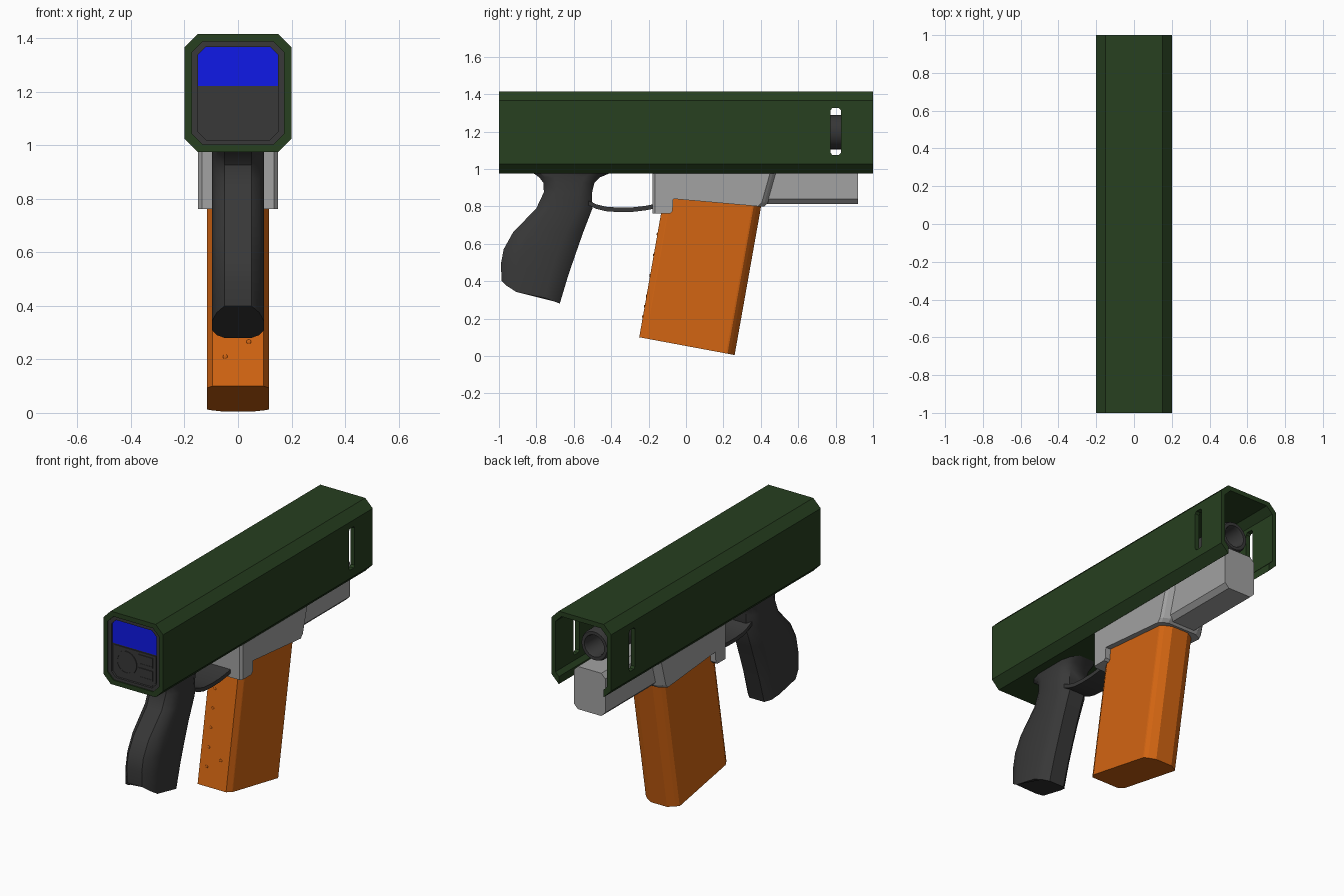
import bpy, bmesh, math
from mathutils import Vector

if "Cube" in bpy.data.objects:
    bpy.data.objects.remove(bpy.data.objects["Cube"])


def material(name, rgb):
    m = bpy.data.materials.new(name)
    m.diffuse_color = (*rgb, 1)
    m.use_nodes = True
    m.node_tree.nodes["Principled BSDF"].inputs["Base Color"].default_value = m.diffuse_color
    return m


GREEN = material("green", (0.02, 0.05, 0.014))
DARK = material("dark", (0.04, 0.04, 0.04))
GREY = material("grey", (0.36, 0.36, 0.36))
ORANGE = material("orange", (0.65, 0.13, 0.006))
BLUE = material("blue", (0.005, 0.01, 0.8))


def loft(name, rings, mat=None, smooth=0):
    """Skin a list of equal-length closed rings and cap both ends."""
    bm = bmesh.new()
    rows = [[bm.verts.new(p) for p in r] for r in rings]
    n = len(rows[0])
    for a, b in zip(rows, rows[1:]):
        for i in range(n):
            bm.faces.new((a[i], a[(i + 1) % n], b[(i + 1) % n], b[i]))
    bm.faces.new(rows[0])
    bm.faces.new(rows[-1][::-1])
    bmesh.ops.recalc_face_normals(bm, faces=bm.faces)
    me = bpy.data.meshes.new(name)
    bm.to_mesh(me)
    bm.free()
    ob = bpy.data.objects.new(name, me)
    bpy.context.collection.objects.link(ob)
    if mat:
        me.materials.append(mat)
    if smooth:
        activate(ob)
        bpy.ops.object.shade_smooth_by_angle(angle=math.radians(smooth))
    return ob


def activate(ob):
    bpy.ops.object.select_all(action='DESELECT')
    ob.select_set(True)
    bpy.context.view_layer.objects.active = ob


def along_y(name, pts, y0, y1, mat=None, smooth=0):
    """Extrude an (x, z) outline along y."""
    return loft(name, [[(x, y, z) for x, z in pts] for y in (y0, y1)], mat, smooth)


def octagon(w, z0, z1, c, c_top=None):
    t = c if c_top is None else c_top
    return [(-w, z0 + c), (-w + c, z0), (w - c, z0), (w, z0 + c),
            (w, z1 - t), (w - t, z1), (-w + t, z1), (-w, z1 - t)]


def rect(x0, x1, z0, z1):
    return [(x0, z0), (x1, z0), (x1, z1), (x0, z1)]


def circle(cx, cz, r, n=32):
    return [(cx + r * math.cos(i * math.tau / n), cz + r * math.sin(i * math.tau / n)) for i in range(n)]


def cut(ob, cutter):
    cutter.hide_render = True
    mod = ob.modifiers.new("cut", 'BOOLEAN')
    mod.operation, mod.solver, mod.object = 'DIFFERENCE', 'EXACT', cutter
    activate(ob)
    bpy.ops.object.modifier_apply(modifier=mod.name)
    bpy.data.objects.remove(cutter)


# Shroud: chamfered tube, open underneath towards the muzzle, slotted sides
shroud = along_y("shroud", octagon(0.2, 0.975, 1.415, 0.05), -1, 1, GREEN)
cut(shroud, along_y("bore_cutter", octagon(0.172, 1.003, 1.387, 0.04), -1.1, 1.1))
cut(shroud, along_y("floor_cutter", rect(-0.149, 0.149, 0.9, 1.02), -0.17, 1.1))
slot = []
for z, s in ((1.075, -1), (1.325, 1)):
    slot += [(0.772 if s * k < 0 else 0.828, z - s * 0.012) if e else
             (0.782 if s * k < 0 else 0.818, z) for k, e in ((-1, 1), (-1, 0), (1, 0), (1, 1))]
slot = [(y, z) for y, z in sorted(slot, key=lambda p: math.atan2(p[1] - 1.2, p[0] - 0.8))]
cut(shroud, loft("slot_cutter", [[(x, y, z) for y, z in slot] for x in (-0.3, 0.3)]))

# Rear control panel with raised frame, screen and buttons
along_y("panel", octagon(0.172, 1.003, 1.387, 0.04), -0.98, -0.94, DARK)
frame = along_y("panel_frame", octagon(0.172, 1.003, 1.387, 0.04), -0.993, -0.975, DARK)
cut(frame, along_y("frame_cutter", octagon(0.15, 1.02, 1.367, 0.03), -1.1, -0.9))
along_y("screen", octagon(0.15, 1.22, 1.367, 0, 0.025)[1:3] + octagon(0.15, 1.22, 1.367, 0, 0.025)[4:],
        -0.985, -0.97, BLUE)
along_y("lower_plate", octagon(0.142, 1.028, 1.212, 0.025, 0.005), -0.985, -0.97, DARK)


def button(name, outer, inner):
    ring = along_y(name + "_rim", outer, -0.99, -0.98, DARK)
    cut(ring, along_y("rim_cutter", inner, -1.1, -0.9))
    loft(name, [[(x, y, z) for x, z in inner] for y in (-0.988, -0.98)], DARK)


button("dial", circle(-0.055, 1.123, 0.07), circle(-0.055, 1.123, 0.058))
for label, z in (("upper", 1.137), ("lower", 1.058)):
    button(label + "_button", rect(0.026, 0.122, z, z + 0.06), rect(0.034, 0.114, z + 0.008, z + 0.052))

# Barrel with recessed bore
loft("barrel", [[(x, y, z) for x, z in circle(0, 1.197, r)] for r, y in
                ((0.092, -0.3), (0.092, 0.86), (0.085, 0.875), (0.066, 0.875), (0.06, 0.86), (0.06, 0.4))],
     DARK, 30)

# Receiver: fore block and magazine well with chamfered ends
along_y("fore_block", octagon(0.105, 0.812, 1.07, 0.027), 0.38, 0.92, GREY)


def well(front, rear):
    return [(rear, 1.04), (rear, 0.762), (-0.085, 0.762), (-0.072, 0.775), (-0.068, 0.84),
            (0.40 + front, 0.80), (0.42 + front, 0.82), (0.465 + front, 0.98), (0.465 + front, 1.04)]


loft("magazine_well", [[(x, y, z) for y, z in well(f, r)] for x, f, r in
                       ((-0.149, -0.015, -0.165), (-0.135, 0, -0.18), (-0.1, 0.018, -0.18),
                        (0.1, 0.018, -0.18), (0.135, 0, -0.18), (0.149, -0.015, -0.165))], GREY)

# Magazine: slanted box with chamfered edges
BOTTOM = Vector((-0.25, 0.10)), Vector((0.26, 0.005))
TOP = Vector((-0.118, 0.85)), Vector((0.405, 0.82))
half = [(0.115, 0.07, 0.91), (0.113, 0.06, 0.925), (0.095, 0.0, 0.955), (0.055, 0.0, 1.0)]
stations = [(-x, a, b) for x, a, b in half] + half[::-1]
loft("magazine", [[(x, *BOTTOM[0].lerp(BOTTOM[1], a)), (x, *BOTTOM[0].lerp(BOTTOM[1], b)),
                   (x, *TOP[0].lerp(TOP[1], b)), (x, *TOP[0].lerp(TOP[1], a))]
                  for x, a, b in stations], ORANGE)

# Small studs up the rear of the magazine
for i, (x, z) in enumerate([(-0.048, 0.21 + 0.11 * k) for k in range(5)] + [(0.04, 0.265)]):
    bpy.ops.mesh.primitive_uv_sphere_add(segments=8, ring_count=6, radius=0.009,
                                         location=(x, -0.25 + (z - 0.1) * 0.176, z))
    bpy.context.object.name = f"magazine_stud_{i + 1}"
    bpy.context.object.scale = (1, 0.4, 1)
    bpy.context.object.data.materials.append(ORANGE)

# Grip: rounded sections between a back-edge and a front-edge point
levels = [(-0.82, 0.98, -0.40, 0.98, 0), (-0.785, 0.955, -0.46, 0.955, 0), (-0.762, 0.925, -0.49, 0.925, 0),
          (-0.76, 0.875, -0.503, 0.87, 0), (-0.80, 0.79, -0.50, 0.79, 0), (-0.925, 0.66, -0.55, 0.66, 0),
          (-0.975, 0.57, -0.592, 0.54, 0), (-0.99, 0.49, -0.63, 0.43, 0), (-0.985, 0.40, -0.675, 0.28, 0.03)]
# (half width, fraction from back to front)
shape = [(0.05, 0), (0.08, 0.09), (0.097, 0.25), (0.098, 0.75), (0.08, 0.91), (0.05, 1)]
outline = shape + [(-x, t) for x, t in reversed(shape)]
loft("grip", [[(x, y0 + (y1 - y0) * t, z0 + (z1 - z0) * t - sag * math.sin(math.pi * min(1, t * 1.3 + 0.05 * (t > 0)) ))
               if t not in (0, 1) else (x, y0 + (y1 - y0) * t, z0 + (z1 - z0) * t)
               for x, t in outline] for y0, z0, y1, z1, sag in levels], DARK, 35)

# Trigger guard: curved strap from grip to receiver
low = [(-0.53, 0.81), (-0.48, 0.787), (-0.43, 0.774), (-0.36, 0.769), (-0.28, 0.771), (-0.22, 0.778), (-0.16, 0.79)]
strap = low + [(y, z + 0.024) for y, z in reversed(low)]
loft("trigger_guard", [[(x, y, z) for y, z in strap] for x in (-0.075, 0.075)], DARK, 30)
